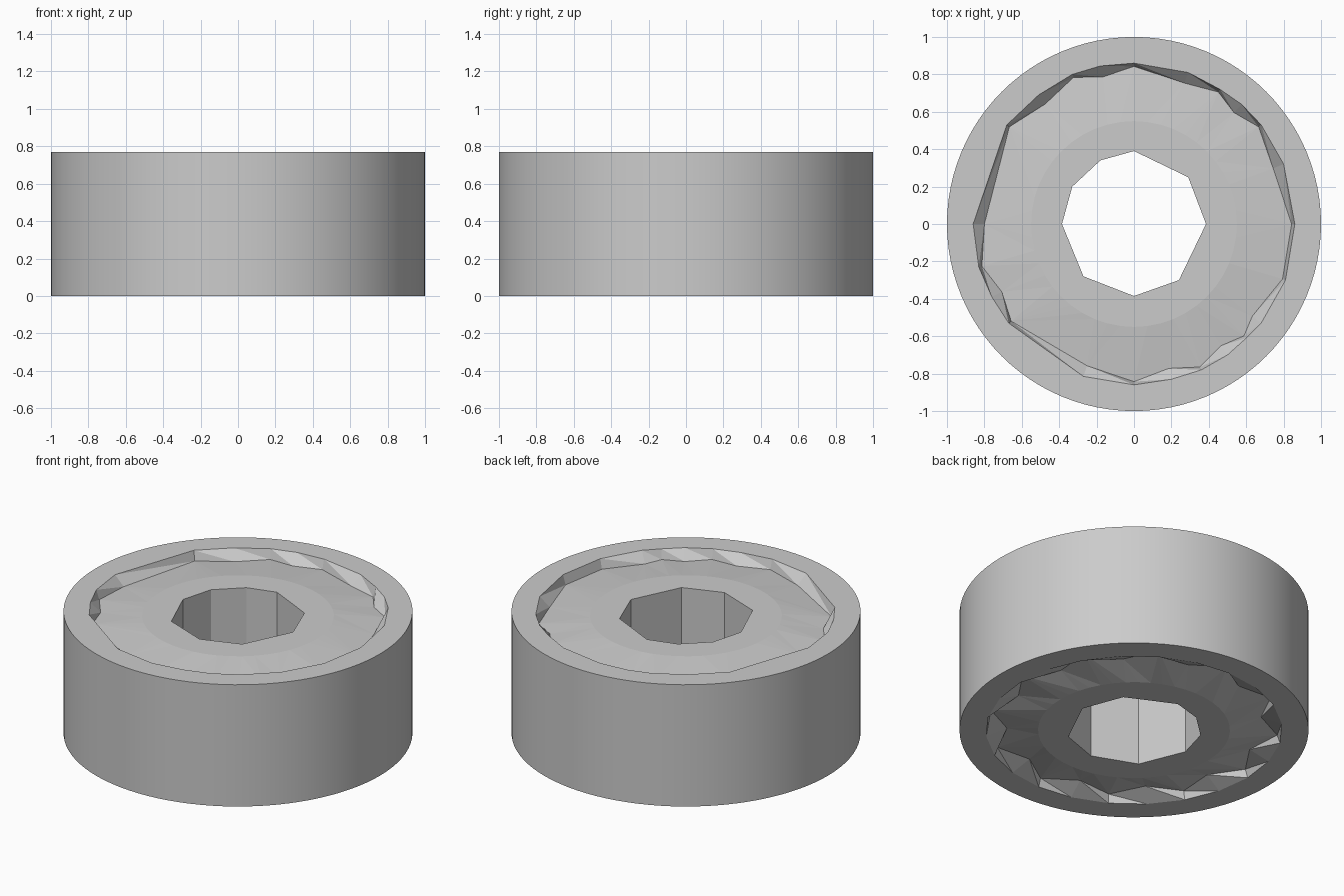
import bpy, math

if "Cube" in bpy.data.objects:
    bpy.data.objects.remove(bpy.data.objects["Cube"])

H = 0.77          # full height
INNER_Z = 0.74    # top of the inner ring, slightly lower than the outer ring

steel = bpy.data.materials.new("bearing grey")
steel.diffuse_color = (0.6, 0.6, 0.6, 1)
steel.use_nodes = True
steel.node_tree.nodes["Principled BSDF"].inputs["Base Color"].default_value = steel.diffuse_color


def circle(r, z, n):
    return [(r * math.cos(2 * math.pi * i / n), r * math.sin(2 * math.pi * i / n), z) for i in range(n)]


def angle(p):
    return round(math.atan2(p[1], p[0]) % (2 * math.pi), 6)


def polygon(points, z):
    return sorted([(x, y, z) for x, y in points], key=angle)


def feet(loop, z, factors):
    """Foot of a recess wall: the rim pulled inward by a repeating factor."""
    return [(x * factors[i % len(factors)], y * factors[i % len(factors)], z) for i, (x, y, _) in enumerate(loop)]


def band(name, loops, smooth=False):
    """Skin a run of loops with triangles, pairing points by angle."""
    verts, faces, starts = [], [], []
    for lp in loops:
        starts.append(len(verts))
        verts += lp
    for k in range(len(loops) - 1):
        a, b, sa, sb = loops[k], loops[k + 1], starts[k], starts[k + 1]
        na, nb, i, j = len(a), len(b), 0, 0
        turn = 2 * math.pi
        while i < na or j < nb:
            ta = angle(a[(i + 1) % na]) + (turn if i + 1 >= na else 0)
            tb = angle(b[(j + 1) % nb]) + (turn if j + 1 >= nb else 0)
            pa, pb = sa + i % na, sb + j % nb
            if i >= na or (j < nb and tb <= ta):
                faces.append((pa, pb, sb + (j + 1) % nb))
                j += 1
            else:
                faces.append((pa, pb, sa + (i + 1) % na))
                i += 1
    me = bpy.data.meshes.new(name)
    me.from_pydata(verts, [], faces)
    me.materials.append(steel)
    ob = bpy.data.objects.new(name, me)
    bpy.context.collection.objects.link(ob)
    if smooth:
        bpy.ops.object.select_all(action='DESELECT')
        ob.select_set(True)
        bpy.context.view_layer.objects.active = ob
        bpy.ops.object.shade_smooth_by_angle(angle=math.radians(30))
    return ob


# Uneven low-poly outlines of the recess and the bore
rim_top = polygon([(0, .86), (.29, .81), (.46, .72), (.575, .64), (.68, .53), (.80, .32), (.86, 0),
                   (.81, -.3), (.68, -.53), (.6, -.61), (.5, -.7), (.36, -.78), (.2, -.83), (0, -.86),
                   (-.27, -.815), (-.67, -.53), (-.76, -.39), (-.83, -.23), (-.86, 0),
                   (-.68, .53), (-.51, .69), (-.33, .8), (-.18, .845)], H)
rim_bottom = circle(.85, 0, 24)
bore = [(0, .39), (-.18, .34), (-.33, .2), (-.385, 0), (-.27, -.28), (0, -.385),
        (.24, -.3), (.385, 0), (.29, .25)]
inner_top, inner_bottom = circle(.55, INNER_Z, 48), circle(.55, 0, 48)

# Outer ring: flat rims and round outer wall
band("outer_ring", [rim_top, circle(1, H, 96), circle(1, 0, 96), rim_bottom], smooth=True)

# Inner ring: flat rims and faceted bore
band("inner_ring", [inner_bottom, polygon(bore, 0), polygon(bore, INNER_Z), inner_top])

# Recessed seals with jagged walls
band("top_seal", [inner_top, feet(rim_top, .71, (.98, .93)), rim_top])
band("bottom_seal", [rim_bottom, feet(rim_bottom, .05, (.98, .86)), inner_bottom])
